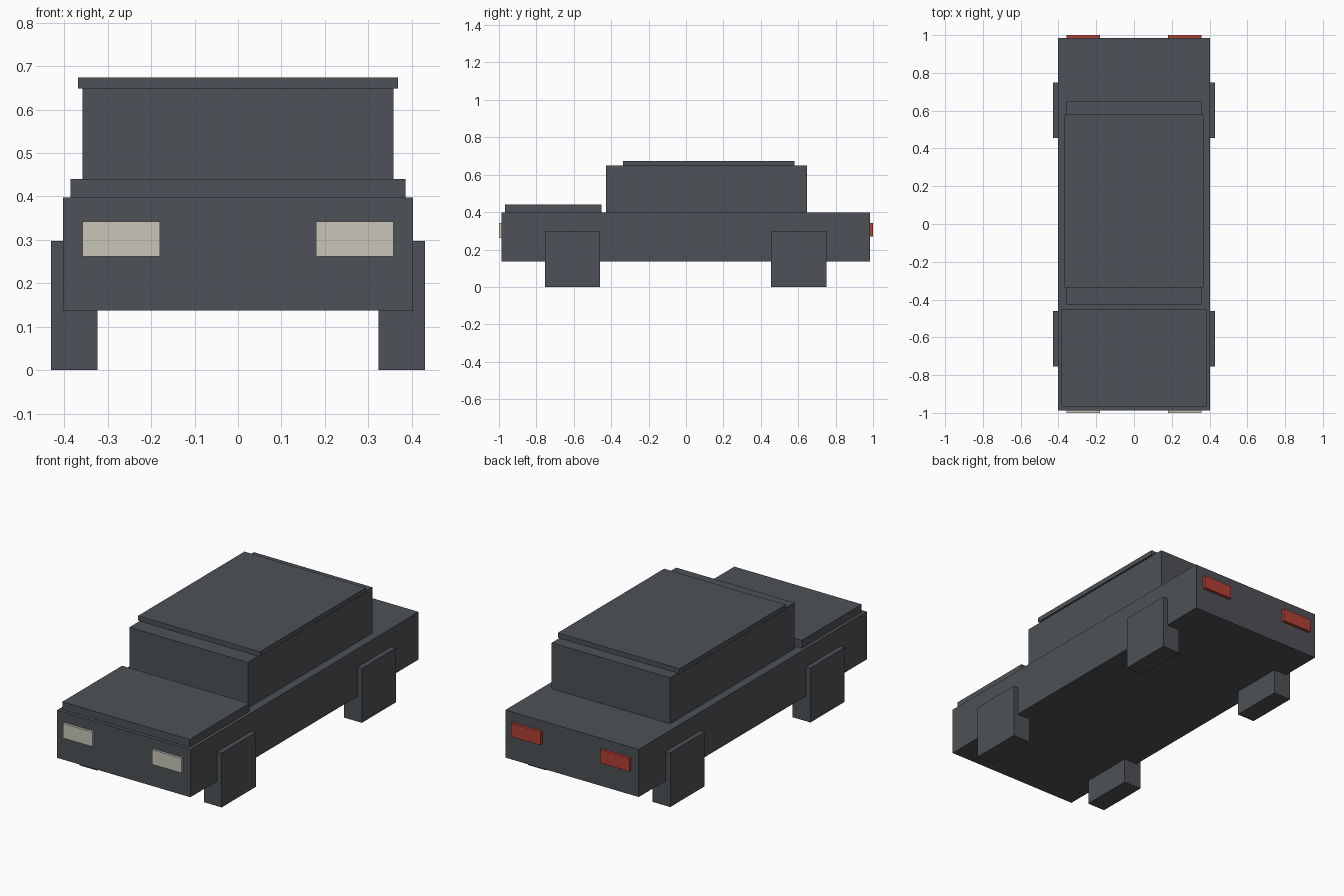
import bpy
import bmesh
from mathutils import Vector

cube = bpy.data.objects.get("Cube")
if cube:
    bpy.data.objects.remove(cube, do_unlink=True)


def make_material(name, rgb):
    mat = bpy.data.materials.new(name)
    mat.use_nodes = True
    colour = (*rgb, 1.0)
    mat.diffuse_color = colour
    mat.node_tree.nodes["Principled BSDF"].inputs["Base Color"].default_value = colour
    return mat


def add_box(name, x, y, z, mat):
    """Box spanning the (low, high) pairs on each axis."""
    low, high = (Vector(corner) for corner in zip(x, y, z))
    size, centre = high - low, (low + high) / 2
    bm = bmesh.new()
    bmesh.ops.create_cube(bm, size=1.0)
    bmesh.ops.scale(bm, vec=size, verts=bm.verts)
    mesh = bpy.data.meshes.new(name)
    bm.to_mesh(mesh)
    bm.free()
    mesh.materials.append(mat)
    obj = bpy.data.objects.new(name, mesh)
    obj.location = centre
    bpy.context.collection.objects.link(obj)
    return obj


def add_pair(name, x, y, z, mat):
    """Matching boxes on the left (+x) and right (-x)."""
    add_box(name + "_left", x, y, z, mat)
    add_box(name + "_right", (-x[1], -x[0]), y, z, mat)


charcoal = make_material("charcoal", (0.075, 0.083, 0.092))
cream = make_material("cream", (0.58, 0.565, 0.48))
red = make_material("red", (0.45, 0.052, 0.036))

# Body, bonnet, cabin and roof panel
add_box("body", (-0.403, 0.403), (-0.987, 0.984), (0.137, 0.397), charcoal)
add_box("bonnet", (-0.385, 0.385), (-0.967, -0.451), (0.39, 0.44), charcoal)
add_box("cabin", (-0.358, 0.358), (-0.427, 0.648), (0.39, 0.648), charcoal)
add_box("roof", (-0.368, 0.368), (-0.337, 0.581), (0.648, 0.674), charcoal)

# Square wheels
for end, y in (("front", (-0.755, -0.46)), ("rear", (0.455, 0.75))):
    add_pair(end + "_wheel", (0.323, 0.43), y, (0.0, 0.297), charcoal)

# Lights
add_pair("headlight", (0.18, 0.358), (-1.0, -0.98), (0.262, 0.342), cream)
add_pair("tail_light", (0.18, 0.358), (0.98, 1.0), (0.27, 0.342), red)
